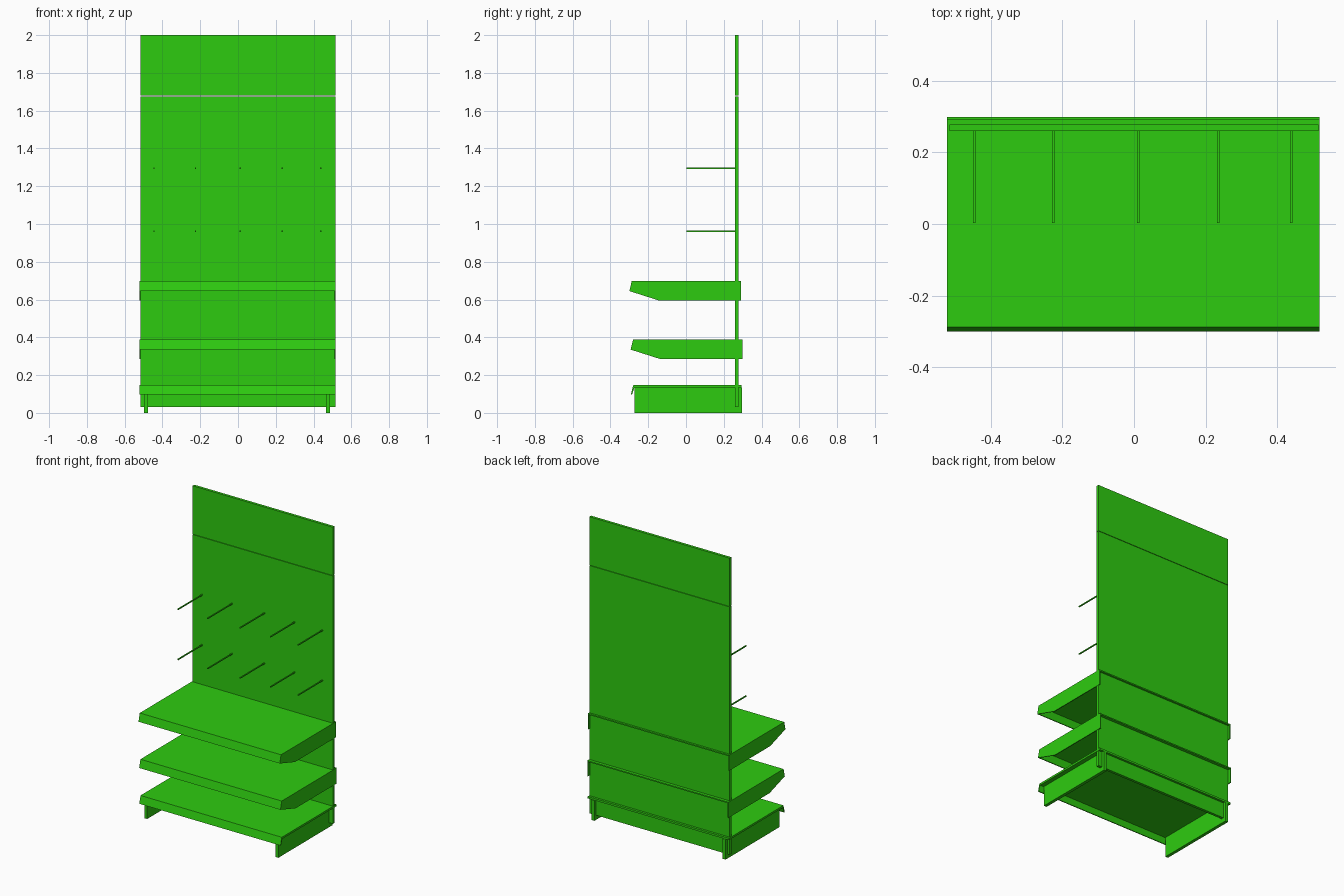
import bpy
import bmesh

if "Cube" in bpy.data.objects:
    bpy.data.objects.remove(bpy.data.objects["Cube"], do_unlink=True)

green = bpy.data.materials.new("bright_green")
green.use_nodes = True
color = (0.027, 0.6, 0.005, 1)
green.diffuse_color = color
green.node_tree.nodes["Principled BSDF"].inputs["Base Color"].default_value = color


def extrude_profile(name, points, x0, x1):
    """Sweep a closed (y, z) outline along x."""
    bm = bmesh.new()
    face = bm.faces.new([bm.verts.new((x0, y, z)) for y, z in points])
    swept = bmesh.ops.extrude_face_region(bm, geom=[face])["geom"]
    verts = [g for g in swept if isinstance(g, bmesh.types.BMVert)]
    bmesh.ops.translate(bm, verts=verts, vec=(x1 - x0, 0, 0))
    bmesh.ops.recalc_face_normals(bm, faces=bm.faces)
    mesh = bpy.data.meshes.new(name)
    bm.to_mesh(mesh)
    bm.free()
    mesh.materials.append(green)
    obj = bpy.data.objects.new(name, mesh)
    bpy.context.collection.objects.link(obj)
    return obj


def box(name, x, y, z):
    corners = [(y[0], z[0]), (y[1], z[0]), (y[1], z[1]), (y[0], z[1])]
    return extrude_profile(name, corners, *x)


LEFT, RIGHT, SHEET = 0.517, -0.521, 0.006


def shelf_tray(name, front, back, top, lip_drop, thick):
    """Thin shelf sheet with a sloping front lip."""
    fold = front + 0.013
    outline = [(back, top), (fold, top), (front, top - lip_drop),
               (front + SHEET, top - lip_drop),
               (fold + SHEET, top - thick), (back, top - thick)]
    extrude_profile(name, outline, RIGHT, LEFT)


# Back panel and header
box("back_panel", (-0.515, 0.515), (0.26, 0.278), (0.03, 1.676))
box("header_panel", (-0.515, 0.515), (0.26, 0.278), (1.679, 2.0))

# Two upper shelves with tapered side brackets
for name, front, back, top in (("upper", -0.300, 0.291, 0.698),
                               ("middle", -0.293, 0.298, 0.388)):
    shelf_tray(name + "_shelf", front, back, top, 0.053, 0.008)
    bracket = [(back, top), (front + 0.013, top), (front, top - 0.053),
               (front + 0.16, top - 0.104), (back, top - 0.104)]
    extrude_profile(name + "_left_bracket", bracket, LEFT - SHEET, LEFT)
    extrude_profile(name + "_right_bracket", bracket, RIGHT, RIGHT + SHEET)

# Bottom shelf on two plinth legs
shelf_tray("bottom_shelf", -0.292, 0.293, 0.147, 0.05, 0.013)
for name, x in (("left_leg", 0.466), ("right_leg", -0.498)):
    box(name, (x, x + 0.021), (-0.272, 0.296), (0, 0.134))

# Two rows of hanging hooks
for row, z in enumerate((0.962, 1.295)):
    for col, x in enumerate((-0.445, -0.225, 0.012, 0.235, 0.438)):
        box(f"hook_{row}_{col}", (x - 0.0035, x + 0.0035),
            (0.003, 0.262), (z - 0.0035, z + 0.0035))
